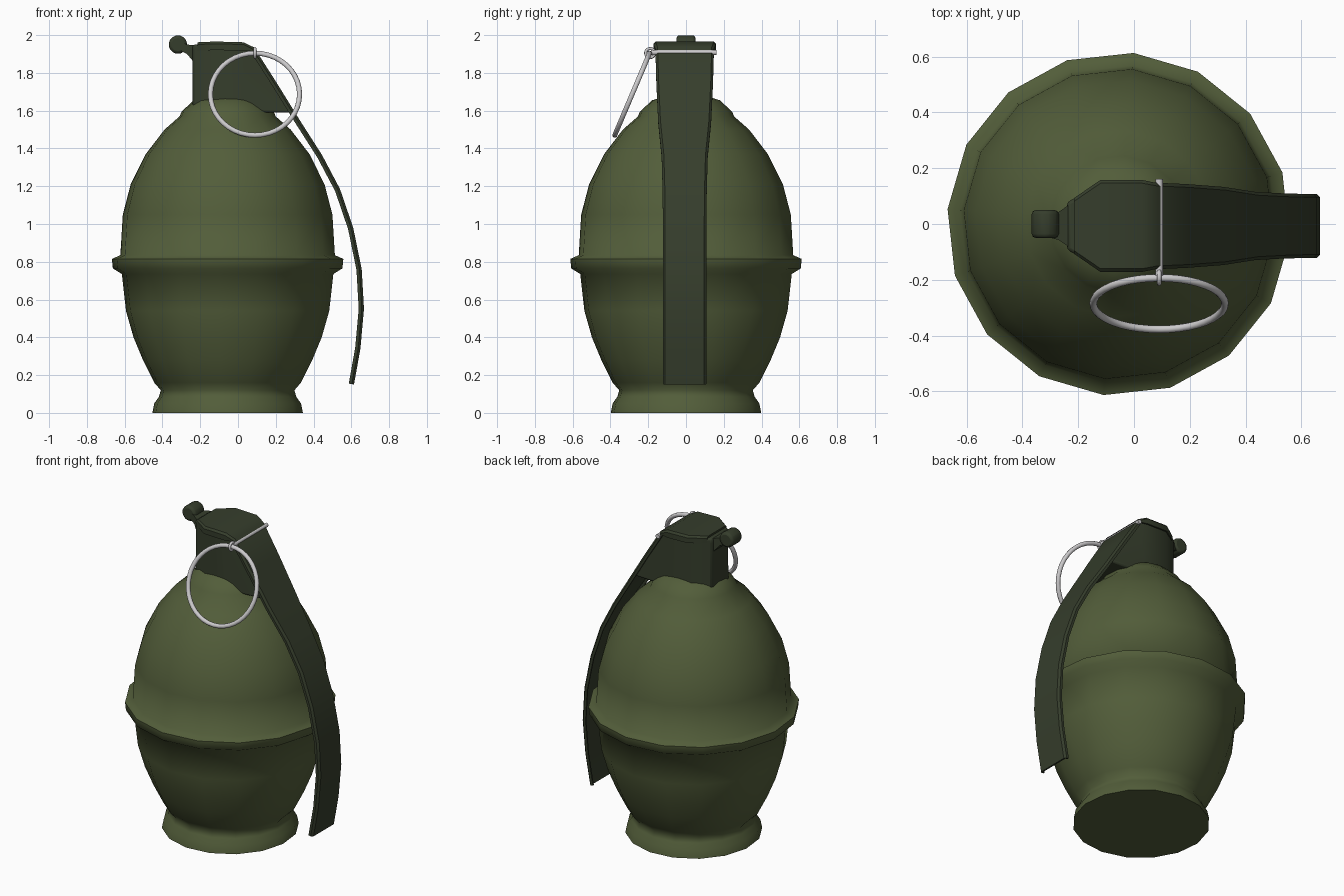
import bpy, bmesh, math
from mathutils import Vector

if "Cube" in bpy.data.objects:
    bpy.data.objects.remove(bpy.data.objects["Cube"])

AXIS_X = -0.055   # centre of the round body
MID_Y = -0.007    # centre of the head and lever


def material(name, rgb, rough=0.6):
    m = bpy.data.materials.new(name)
    m.use_nodes = True
    m.diffuse_color = (*rgb, 1)
    bsdf = m.node_tree.nodes["Principled BSDF"]
    bsdf.inputs["Base Color"].default_value = (*rgb, 1)
    bsdf.inputs["Roughness"].default_value = rough
    return m


olive = material("olive green", (0.085, 0.11, 0.042))
dark = material("dark green", (0.036, 0.047, 0.025))
steel = material("light steel", (0.6, 0.59, 0.6), 0.4)


def smooth(obj, angle):
    bpy.ops.object.select_all(action="DESELECT")
    obj.select_set(True)
    bpy.context.view_layer.objects.active = obj
    bpy.ops.object.shade_smooth_by_angle(angle=math.radians(angle))


def loft(name, rings, mat, angle=40, bevel=0):
    """Skin a list of closed rings and cap both ends."""
    bm = bmesh.new()
    loops = [[bm.verts.new(p) for p in ring] for ring in rings]
    for a, b in zip(loops, loops[1:]):
        for i in range(len(a)):
            j = (i + 1) % len(a)
            bm.faces.new((a[i], a[j], b[j], b[i]))
    bm.faces.new(loops[0])
    bm.faces.new(loops[-1])
    bmesh.ops.recalc_face_normals(bm, faces=bm.faces)
    me = bpy.data.meshes.new(name)
    bm.to_mesh(me)
    bm.free()
    me.materials.append(mat)
    obj = bpy.data.objects.new(name, me)
    bpy.context.collection.objects.link(obj)
    smooth(obj, angle)
    if bevel:
        mod = obj.modifiers.new("bevel", "BEVEL")
        mod.width, mod.segments = bevel, 2
    return obj


def finish(name, mat, angle=40):
    obj = bpy.context.object
    obj.name = name
    obj.data.materials.append(mat)
    smooth(obj, angle)
    return obj


# Body: turned profile with foot, raised band and neck
profile = [(0.40, 0), (0.39, 0.05), (0.365, 0.085), (0.355, 0.12), (0.39, 0.16),
           (0.45, 0.28), (0.50, 0.40), (0.54, 0.54), (0.562, 0.735),
           (0.61, 0.765), (0.615, 0.815), (0.57, 0.835), (0.557, 1.05),
           (0.515, 1.21), (0.435, 1.37), (0.335, 1.50), (0.255, 1.57),
           (0.245, 1.595), (0.18, 1.655), (0.10, 1.68)]
SIDES = 16
turns = [math.radians(-5) + math.tau * i / SIDES for i in range(SIDES)]
loft("body", [[(AXIS_X + r * math.cos(a), r * math.sin(a), z) for a in turns]
              for r, z in profile], olive, 65)


# Head: block whose rear edge slopes out under the lever
def head_ring(z, right):
    half = [(-0.24, 0.085), (-0.13, 0.146), (0.03, 0.146), (right, 0.13)]
    outline = half + [(x, -y) for x, y in reversed(half)]
    return [(x, MID_Y + y, z) for x, y in outline]


loft("fuze_head", [head_ring(1.59, 0.29), head_ring(1.92, 0.085),
                   head_ring(1.95, 0.06)], dark, 40, 0.012)

# Lever: folded channel running over the head and down the side (x, z, half width)
path = [(-0.215, 1.962, 0.10), (-0.12, 1.966, 0.165), (0.03, 1.962, 0.165),
        (0.085, 1.935, 0.155), (0.20, 1.755, 0.15), (0.33, 1.545, 0.14),
        (0.445, 1.365, 0.122), (0.54, 1.185, 0.117), (0.61, 0.98, 0.115),
        (0.655, 0.76, 0.115), (0.667, 0.55, 0.115), (0.648, 0.34, 0.115),
        (0.614, 0.15, 0.115)]
rings = []
for i, (x, z, w) in enumerate(path):
    before, after = path[max(i - 1, 0)], path[min(i + 1, len(path) - 1)]
    t = Vector((after[0] - before[0], after[1] - before[1])).normalized()
    lip = 0.045 if i < 3 else 0.028
    half = [(w, lip), (w, 0.012), (w - 0.012, 0)]
    inner = [(w - 0.014, 0.013), (w - 0.01, lip)]
    section = (half + [(-s, d) for s, d in reversed(half)]
               + [(-s, d) for s, d in reversed(inner)] + inner)
    rings.append([(x + t.y * d, MID_Y + s, z - t.x * d) for s, d in section])
loft("safety_lever", rings, dark, 35)

# Hinge: tapered bracket and rounded knob beside the head
loft("hinge_bracket", [[(x, MID_Y + sy * w, z) for sy, z in
                        ((-1, low), (1, low), (1, high), (-1, high))]
                       for x, w, low, high in ((-0.22, 0.085, 1.84, 1.945),
                                               (-0.27, 0.05, 1.90, 1.95),
                                               (-0.31, 0.04, 1.92, 1.965))], dark)
bpy.ops.mesh.primitive_cylinder_add(vertices=10, radius=0.051, depth=0.1,
                                    location=(-0.318, MID_Y + 0.007, 1.95),
                                    rotation=(math.pi / 2, 0, 0))
knob = finish("hinge_knob", dark)
mod = knob.modifiers.new("bevel", "BEVEL")
mod.width, mod.segments = 0.015, 2

# Pin through the head, its small eye, and the pull ring
bpy.ops.mesh.primitive_cylinder_add(vertices=10, radius=0.014, depth=0.345,
                                    location=(0.09, -0.012, 1.908),
                                    rotation=(math.pi / 2, 0, 0))
finish("safety_pin", steel)
bpy.ops.mesh.primitive_torus_add(major_radius=0.024, minor_radius=0.008,
                                 major_segments=16, minor_segments=8,
                                 location=(0.09, -0.19, 1.905),
                                 rotation=(0, math.pi / 2, 0))
finish("pin_eye", steel, 60)
bpy.ops.mesh.primitive_torus_add(major_radius=0.236, minor_radius=0.0135,
                                 major_segments=40, minor_segments=10,
                                 location=(0.09, -0.285, 1.687),
                                 rotation=(math.radians(67), 0, 0))
finish("pull_ring", steel, 60)
